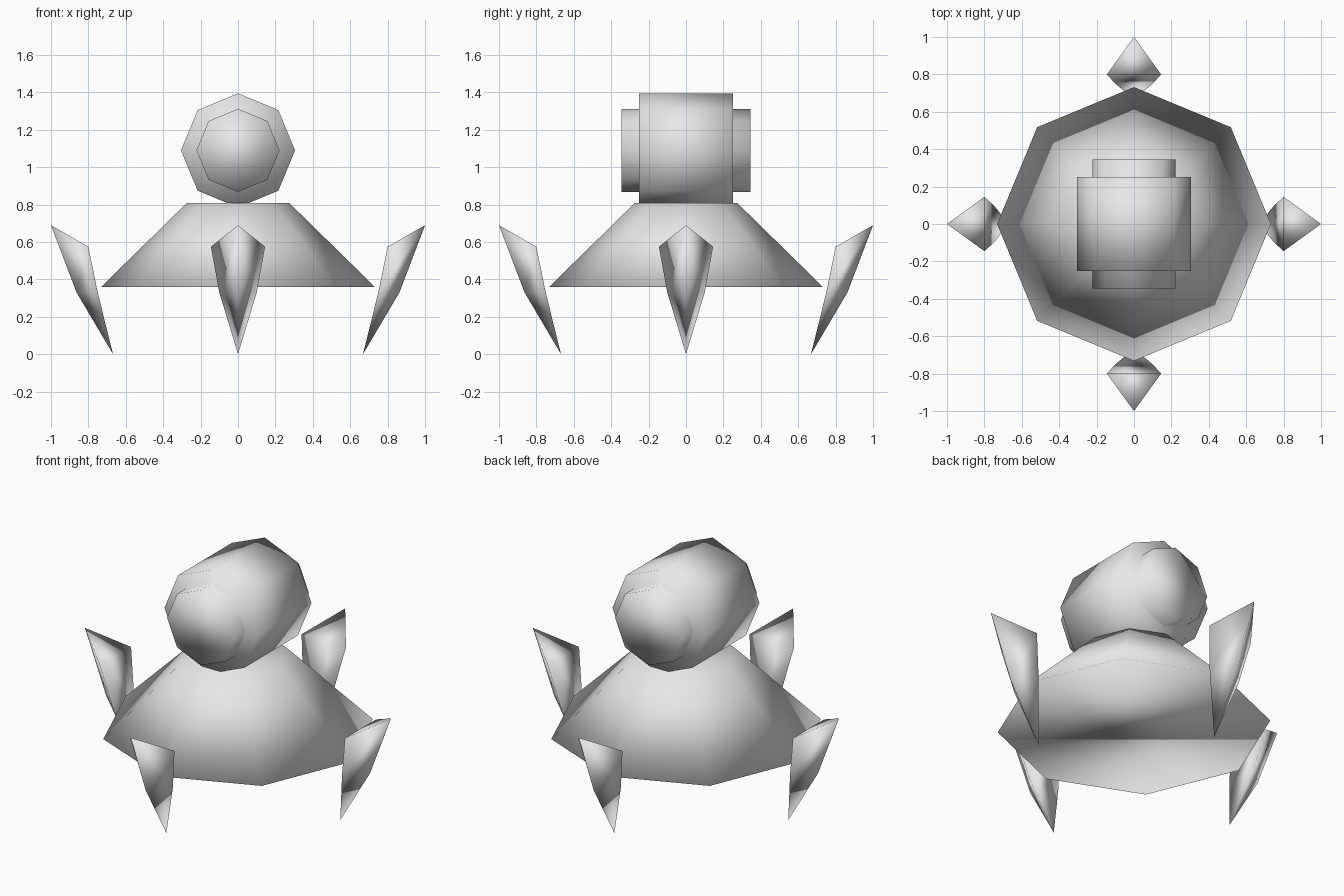
import bpy, math
from mathutils import Matrix

if "Cube" in bpy.data.objects:
    bpy.data.objects.remove(bpy.data.objects["Cube"])

grey = bpy.data.materials.new("plain grey")
grey.diffuse_color = (0.8, 0.8, 0.8, 1)
grey.use_nodes = True
grey.node_tree.nodes["Principled BSDF"].inputs["Base Color"].default_value = grey.diffuse_color


def add_part(name, verts, faces):
    mesh = bpy.data.meshes.new(name)
    mesh.from_pydata(verts, [], faces)
    mesh.materials.append(grey)
    for p in mesh.polygons:
        p.use_smooth = True
    obj = bpy.data.objects.new(name, mesh)
    bpy.context.collection.objects.link(obj)
    return obj


def octagon_prism(name, r_low, r_high, low, high, matrix=Matrix()):
    """Closed eight-sided frustum with corners on the axes."""
    verts = []
    for r, h in ((r_low, low), (r_high, high)):
        for i in range(8):
            a = i * math.pi / 4
            verts.append((r * math.cos(a), r * math.sin(a), h))
    faces = [(i, (i + 1) % 8, (i + 1) % 8 + 8, i + 8) for i in range(8)]
    faces += [tuple(range(7, -1, -1)), tuple(range(8, 16))]
    obj = add_part(name, verts, faces)
    obj.data.transform(matrix)
    return obj


# Sloped skirt body
octagon_prism("skirt_body", 0.732, 0.273, 0.36, 0.81)

# Head barrel lying front to back, with a narrower lens through it
lying = Matrix.Translation((0, 0, 1.09)) @ Matrix.Rotation(math.pi / 2, 4, 'X')
octagon_prism("head_barrel", 0.305, 0.305, -0.25, 0.25, lying)
octagon_prism("head_lens", 0.222, 0.222, -0.345, 0.345, lying)

# Four claws: triangular sections tapering down to a point
claw_verts = [
    (1.0, 0, 0.69), (0.80, 0.145, 0.575), (0.80, -0.145, 0.575),
    (0.863, 0, 0.33), (0.75, 0.10, 0.33), (0.75, -0.10, 0.33),
    (0.668, 0, 0.0),
]
claw_faces = [(0, 1, 2)]
for i in range(3):
    j = (i + 1) % 3
    claw_faces += [(j, i, i + 3, j + 3), (j + 3, i + 3, 6)]
for k, side in enumerate(("right", "back", "left", "front")):
    claw = add_part("claw_" + side, claw_verts, claw_faces)
    claw.data.transform(Matrix.Rotation(k * math.pi / 2, 4, 'Z'))
